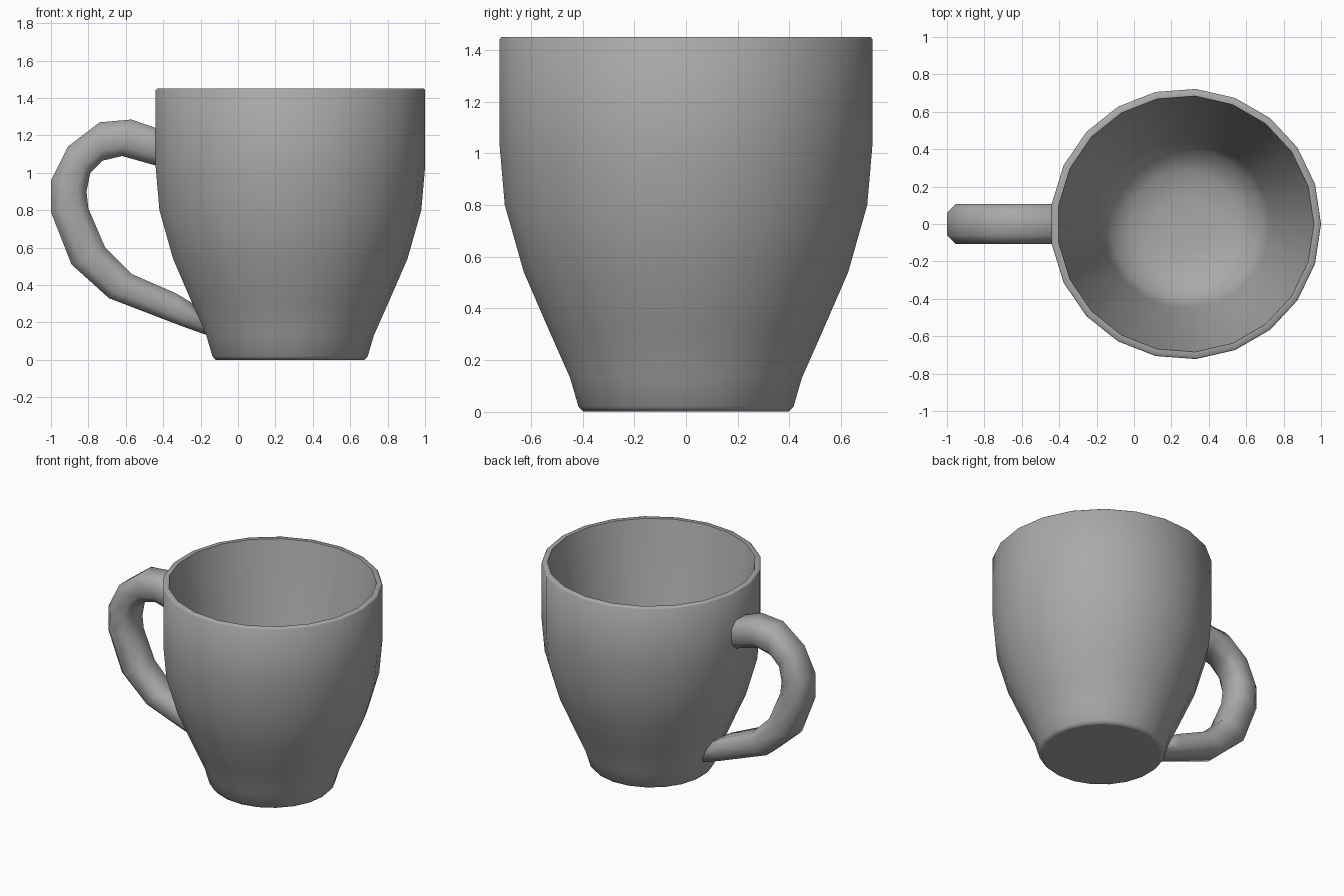
import bpy
import bmesh
import math
from mathutils import Vector

cube = bpy.data.objects.get("Cube")
if cube:
    bpy.data.objects.remove(cube, do_unlink=True)

# One grey glaze for the whole mug
GREY = (0.4, 0.4, 0.4, 1)
glaze = bpy.data.materials.new("grey glaze")
glaze.use_nodes = True
glaze.diffuse_color = GREY
glaze.node_tree.nodes["Principled BSDF"].inputs["Base Color"].default_value = GREY


def loft(name, rings, centre_caps, angle):
    """Skin a row of closed rings, cap both ends and shade smooth."""
    bm = bmesh.new()
    rows = [[bm.verts.new(p) for p in ring] for ring in rings]
    for a, b in zip(rows, rows[1:]):
        for i in range(len(a)):
            j = (i + 1) % len(a)
            bm.faces.new((a[i], a[j], b[j], b[i]))
    for row in (rows[0], rows[-1]):
        if centre_caps:
            mid = bm.verts.new(sum((v.co for v in row), Vector()) / len(row))
            for i in range(len(row)):
                bm.faces.new((row[i - 1], row[i], mid))
        else:
            bm.faces.new(row)
    bmesh.ops.recalc_face_normals(bm, faces=bm.faces)
    mesh = bpy.data.meshes.new(name)
    bm.to_mesh(mesh)
    bm.free()
    obj = bpy.data.objects.new(name, mesh)
    bpy.context.collection.objects.link(obj)
    mesh.materials.append(glaze)
    bpy.ops.object.select_all(action="DESELECT")
    obj.select_set(True)
    bpy.context.view_layer.objects.active = obj
    bpy.ops.object.shade_smooth_by_angle(angle=math.radians(angle))


# Cup: base and outer wall upward, over the rim, then a tapered inner wall
# into a rounded floor (radius, height)
SIDES = 21
CUP_X = 0.276
outer = [(0.39, 0), (0.40, 0), (0.418, 0.02), (0.45, 0.13), (0.53, 0.31), (0.63, 0.54),
         (0.704, 0.8), (0.724, 1.03), (0.724, 1.443), (0.718, 1.45)]
inner = [(0.686, 1.45), (0.45, 0.28), (0.405, 0.15), (0.29, 0.075), (0.15, 0.05)]


def circle(radius, height):
    turns = [2 * math.pi * i / SIDES for i in range(SIDES)]
    return [(CUP_X + radius * math.cos(t), radius * math.sin(t), height) for t in turns]


loft("cup", [circle(r, z) for r, z in outer + inner], True, 70)

# Handle: stations as outer (x, z), inner (x, z) and width factor
stations = [
    ((-0.425, 1.235), (-0.425, 1.035), 1),
    ((-0.57, 1.285), (-0.62, 1.09), 1),
    ((-0.74, 1.27), (-0.725, 1.065), 1),
    ((-0.91, 1.14), (-0.79, 1.0), 1),
    ((-1.0, 0.96), (-0.81, 0.9), 1),
    ((-1.0, 0.79), (-0.80, 0.81), 1),
    ((-0.89, 0.51), (-0.71, 0.6), 1),
    ((-0.69, 0.33), (-0.57, 0.46), 1),
    ((-0.30, 0.18), (-0.33, 0.355), 0.85),
    ((-0.16, 0.13), (-0.23, 0.295), 0.75),
]
# Chamfered section: share of the half depth, and half width along y
section = [(1, 0.06), (0.5, 0.107), (-0.5, 0.107), (-1, 0.06)]
section += [(d, -w) for d, w in reversed(section)]


def handle_ring(out, inn, width):
    out, inn = Vector((out[0], 0, out[1])), Vector((inn[0], 0, inn[1]))
    mid, half = (out + inn) / 2, (out - inn) / 2
    return [mid + half * d + Vector((0, w * width, 0)) for d, w in section]


loft("handle", [handle_ring(*s) for s in stations], False, 60)
